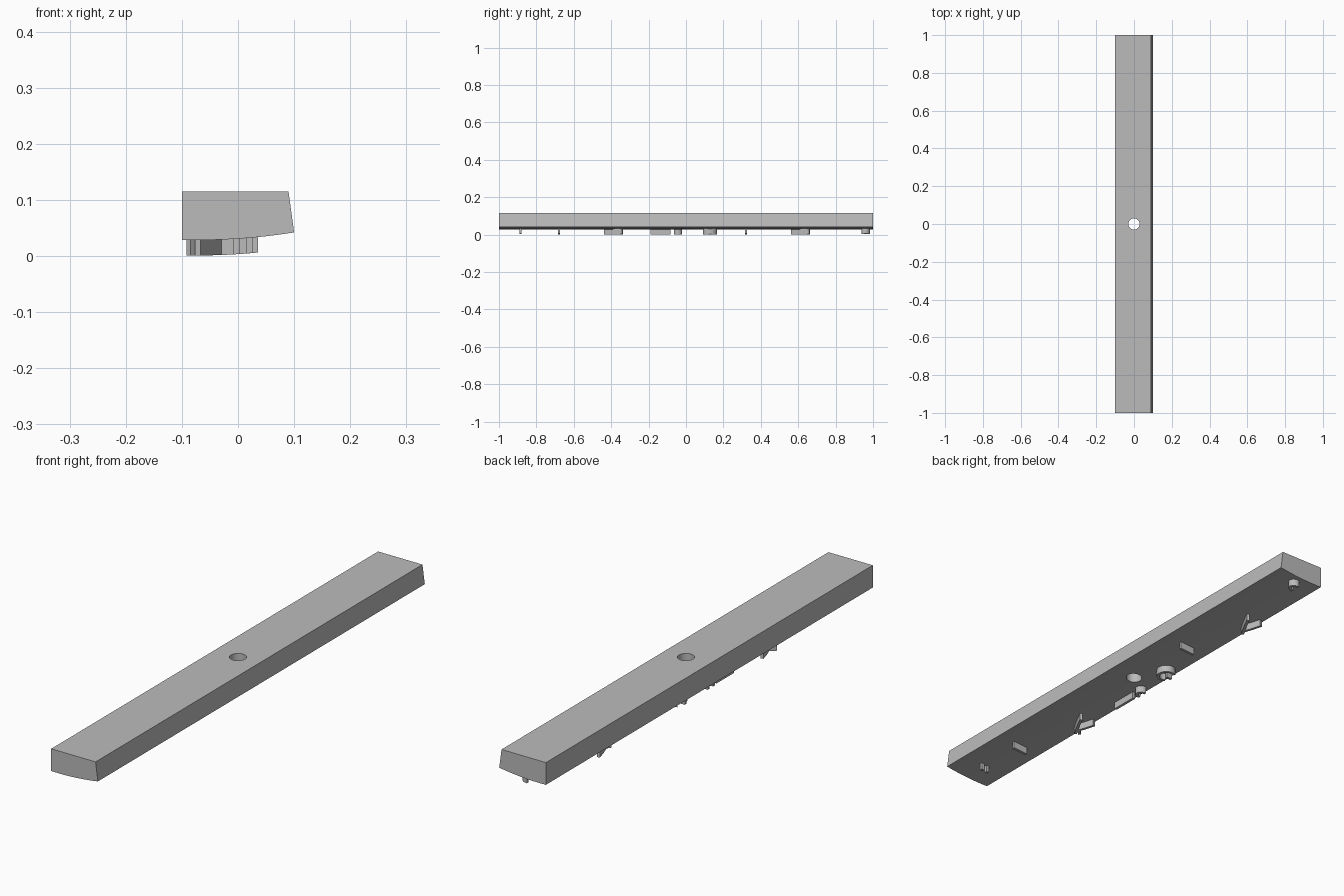
import bpy, bmesh, math
from mathutils import Vector

if "Cube" in bpy.data.objects:
    bpy.data.objects.remove(bpy.data.objects["Cube"])

grey = bpy.data.materials.new("plain_grey")
grey.use_nodes = True
colour = (0.5, 0.5, 0.5, 1)
grey.diffuse_color = colour
grey.node_tree.nodes["Principled BSDF"].inputs["Base Color"].default_value = colour

RELIEF = 0.0275  # height of the raised ribs


def underside(x):
    """Height of the gently curved lower face."""
    return 0.0285 + 0.467 * (x + 0.07) ** 2


def make_object(name, bm):
    bmesh.ops.recalc_face_normals(bm, faces=bm.faces)
    mesh = bpy.data.meshes.new(name)
    bm.to_mesh(mesh)
    bm.free()
    mesh.materials.append(grey)
    obj = bpy.data.objects.new(name, mesh)
    bpy.context.collection.objects.link(obj)
    return obj


def smooth(obj, angle=30):
    bpy.ops.object.select_all(action="DESELECT")
    obj.select_set(True)
    bpy.context.view_layer.objects.active = obj
    bpy.ops.object.shade_smooth_by_angle(angle=math.radians(angle))


def rib(name, path, width=0.011):
    """Raised rib following a path of (x, y) points on the underside."""
    pts = [Vector(p) for p in path]
    bm = bmesh.new()
    rings = []
    for i, p in enumerate(pts):
        t = (pts[min(i + 1, len(pts) - 1)] - pts[max(i - 1, 0)]).normalized()
        side = Vector((-t.y, t.x)) * width / 2
        a, b = p + side, p - side
        rings.append([bm.verts.new((q.x, q.y, underside(q.x) + dz))
                      for q, dz in ((a, -RELIEF), (b, -RELIEF), (b, 0.004), (a, 0.004))])
    for r, s in zip(rings, rings[1:]):
        for k in range(4):
            n = (k + 1) % 4
            bm.faces.new((r[k], r[n], s[n], s[k]))
    bm.faces.new(rings[0])
    bm.faces.new(rings[-1])
    obj = make_object(name, bm)
    smooth(obj)
    return obj


def arc(cx, cy, rx, ry, start, end, steps=16):
    """Elliptical path; angle zero points along +x."""
    angles = [math.radians(start + (end - start) * i / steps) for i in range(steps + 1)]
    return [(cx + rx * math.cos(a), cy + ry * math.sin(a)) for a in angles]


# Main bar: flat top, one leaning side, curved underside
profile = [(-0.1, 0.115), (0.09, 0.115)]
profile += [(0.1 - 0.2 * i / 16, underside(0.1 - 0.2 * i / 16)) for i in range(17)]
bm = bmesh.new()
end_face = bm.faces.new([bm.verts.new((x, -1, z)) for x, z in profile])
extruded = bmesh.ops.extrude_face_region(bm, geom=[end_face])
moved = [v for v in extruded["geom"] if isinstance(v, bmesh.types.BMVert)]
bmesh.ops.translate(bm, vec=(0, 2, 0), verts=moved)
bar = make_object("bar", bm)

# Round hole through the middle
bpy.ops.mesh.primitive_cylinder_add(vertices=32, radius=0.03, depth=0.4, location=(0, 0, 0.07))
cutter = bpy.context.object
cutter.name = "hole_cutter"
cutter.hide_render = True
cutter.data.materials.append(grey)
cut = bar.modifiers.new("hole", "BOOLEAN")
cut.operation = "DIFFERENCE"
cut.solver = "EXACT"
cut.object = cutter
bpy.context.view_layer.objects.active = bar
bpy.ops.object.modifier_apply(modifier=cut.name)
bpy.data.objects.remove(cutter)
smooth(bar, 20)

# Straight cross ribs
for label, y in (("front", -0.68), ("back", 0.32)):
    rib(label + "_cross_rib", [(-0.029 + 0.013 * i, y) for i in range(6)])

# Pair of small posts
for label, x in (("inner", -0.003), ("outer", 0.021)):
    rib(label + "_post", [(x - 0.006, -0.885), (x + 0.006, -0.885)], 0.012)

# Forked ribs: a long slanting arm and a short arm meeting it
for label, y in (("front", -0.39), ("back", 0.61)):
    rib(label + "_fork_long_arm",
        [(-0.02, y + 0.05), (-0.036, y + 0.018), (-0.053, y - 0.014), (-0.072, y - 0.046)])
    rib(label + "_fork_short_arm", [(-0.086, y + 0.048), (-0.075, y + 0.01), (-0.062, y - 0.025)])
rib("front_fork_foot", [(-0.066, -0.41), (-0.088, -0.43)])

# Long rib beside the hole
rib("long_rib", [(-0.068, -0.19), (-0.068, -0.082)])

# Small arches
rib("back_small_arch", arc(-0.002, 0.96, 0.02, 0.017, -100, 100))
rib("middle_small_arch", arc(-0.075, -0.043, 0.02, 0.017, -100, 100))

# Large open ring with an inner hook
rib("large_ring", arc(-0.054, 0.128, 0.03, 0.032, -125, 125, 24))
rib("large_ring_hook", [(-0.084, 0.122), (-0.06, 0.122)])
